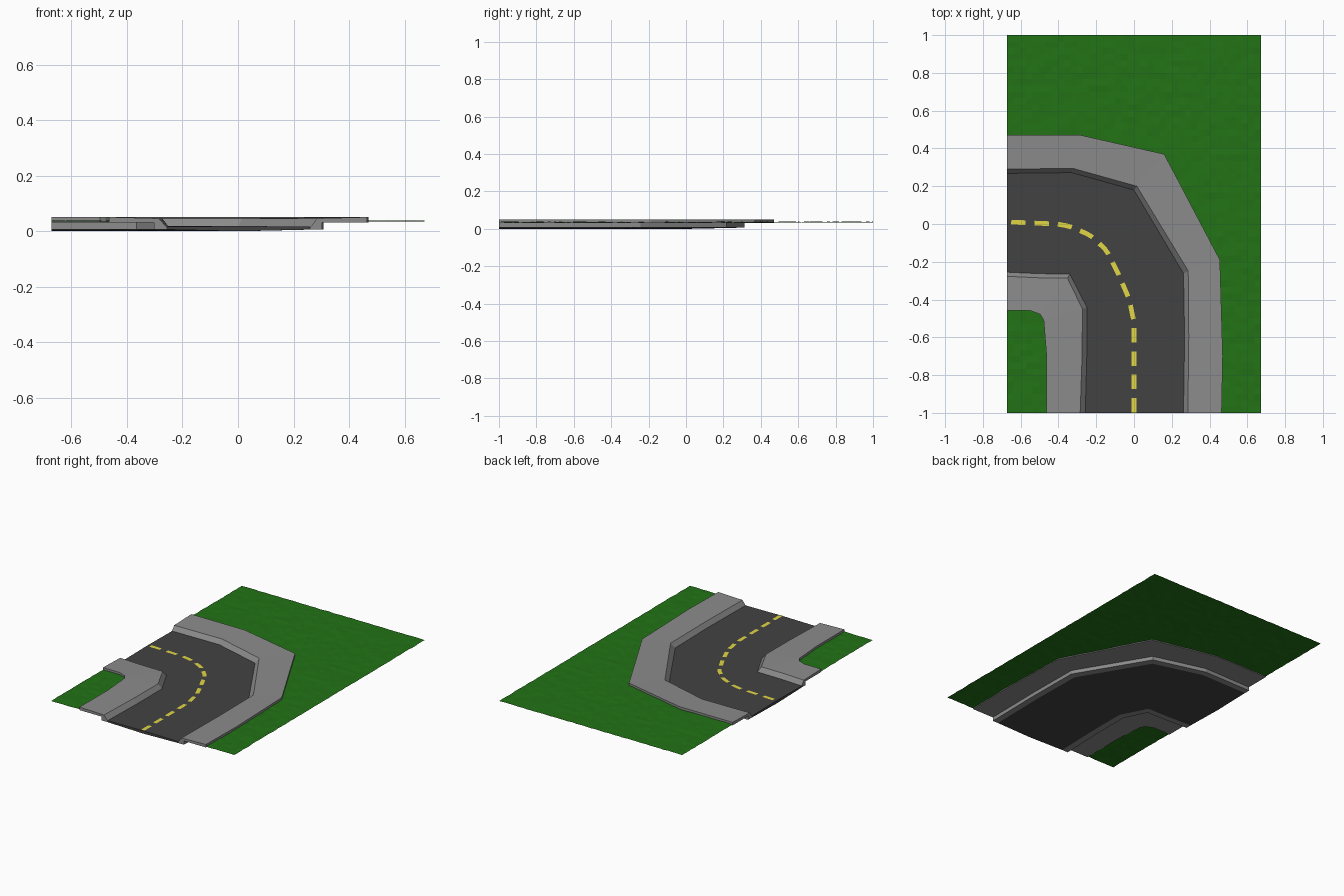
import bpy, bmesh, random
from mathutils import Vector
from mathutils.geometry import intersect_point_line

if "Cube" in bpy.data.objects:
    bpy.data.objects.remove(bpy.data.objects["Cube"])

random.seed(4)
HX = 0.672


def finish(name, bm, color, solid=True):
    if solid:
        bmesh.ops.recalc_face_normals(bm, faces=bm.faces[:])
    me = bpy.data.meshes.new(name)
    bm.to_mesh(me)
    bm.free()
    ob = bpy.data.objects.new(name, me)
    bpy.context.collection.objects.link(ob)
    mat = bpy.data.materials.new(name + "_color")
    mat.diffuse_color = (*color, 1)
    mat.use_nodes = True
    mat.node_tree.nodes["Principled BSDF"].inputs["Base Color"].default_value = mat.diffuse_color
    me.materials.append(mat)
    return ob


def loft(name, rails, color):
    """Closed section swept through stations; rails = [(path, z), ...]."""
    bm = bmesh.new()
    rows = [[bm.verts.new((x, y, z)) for x, y in path] for path, z in rails]
    n = len(rows)
    for i in range(n):
        a, b = rows[i], rows[(i + 1) % n]
        for j in range(len(a) - 1):
            bm.faces.new((a[j], a[j + 1], b[j + 1], b[j]))
    bm.faces.new([r[0] for r in rows])
    bm.faces.new([r[-1] for r in reversed(rows)])
    return finish(name, bm, color)


def mix(a, b, t):
    return [tuple(Vector(p).lerp(Vector(q), t)) for p, q in zip(a, b)]


# Plan outlines, from the left end of the bend to the front end
out_road = [(-HX, .268), (-.33, .272), (0, .18), (.262, -.262), (.268, -.6), (.262, -1)]
out_lip = [(-HX, .29), (-.325, .295), (.015, .2), (.287, -.248), (.29, -.6), (.285, -1)]
out_edge = [(-HX, .47), (-.28, .47), (.16, .37), (.455, -.19), (.47, -.7), (.464, -1)]
in_road = [(-HX, -.255), (-.5, -.263), (-.34, -.265), (-.25, -.44), (-.25, -.7), (-.258, -1)]
in_lip = [(-HX, -.277), (-.5, -.285), (-.352, -.287), (-.273, -.45), (-.275, -.7), (-.285, -1)]
in_edge = [(-HX, -.458), (-.55, -.458), (-.497, -.478), (-.478, -.51), (-.463, -.7), (-.464, -1)]

# Sidewalks with sloped curb and a deeper footing along the road
for name, road, lip, edge in (("outer_sidewalk", out_road, out_lip, out_edge),
                              ("inner_sidewalk", in_road, in_lip, in_edge)):
    foot = mix(lip, edge, .1)
    loft(name, [(road, .016), (lip, .046), (edge, .051), (edge, .031),
                (foot, .031), (foot, .006), (road, .006)], (.26, .26, .26))

# Road slab with a slight crown
mid = mix(out_road, in_road, .5)
loft("road", [(out_road, .016), (mid, .019), (in_road, .016),
              (in_road, .006), (mid, 0), (out_road, .006)], (.055, .055, .055))

# Yellow centre dashes, walked along the centre line
line = [Vector(p) for p in ((-.65, .01), (-.41, 0), (-.34, -.012), (-.23, -.06), (-.145, -.14),
                            (-.08, -.27), (-.025, -.4), (0, -.52), (0, -1))]


def at(s):
    for a, b in zip(line, line[1:]):
        d = (b - a).length
        if s <= d or b is line[-1]:
            t = (b - a).normalized()
            return a + t * min(s, d), Vector((-t.y, t.x))
        s -= d


bm = bmesh.new()
total = sum((b - a).length for a, b in zip(line, line[1:]))
count = 12
step = (total + .045) / count
for i in range(count):
    left, right = [], []
    for k in range(3):
        p, n = at(i * step + k * .038)
        left.append(bm.verts.new((*(p + n * .0125), .0215)))
        right.append(bm.verts.new((*(p - n * .0125), .0215)))
    for k in range(2):
        bm.faces.new((left[k], right[k], right[k + 1], left[k + 1]))
finish("centre_dashes", bm, (.75, .68, .06), False)


# Grass: rippled grid, with the cells under the road and curbs removed
def inside(p, poly):
    hit = False
    for (x1, y1), (x2, y2) in zip(poly, poly[1:] + poly[:1]):
        if (y1 > p.y) != (y2 > p.y) and p.x < (x2 - x1) * (p.y - y1) / (y2 - y1) + x1:
            hit = not hit
    return hit


def stretch(path):
    (x0, y0), (x1, y1) = path[0], path[-1]
    return [(x0 - 1, y0)] + path + [(x1, y1 - 1)]


hole = stretch(mix(out_lip, out_edge, .7)) + stretch(mix(in_lip, in_edge, .7))[::-1]
bm = bmesh.new()
NX, NY = 40, 60
rows = [[bm.verts.new((-HX + 2 * HX * i / NX, -1 + 2 * j / NY, .0365 + random.uniform(-.0018, .0018)))
         for i in range(NX + 1)] for j in range(NY + 1)]
for j in range(NY):
    for i in range(NX):
        c = [rows[j][i], rows[j][i + 1], rows[j + 1][i + 1], rows[j + 1][i]]
        mid_pt = (c[0].co + c[2].co) / 2
        if not inside(mid_pt, hole):
            bm.faces.new(c)
bmesh.ops.delete(bm, geom=[v for v in bm.verts if not v.link_faces], context='VERTS')
finish("grass", bm, (.016, .17, .008), False)
